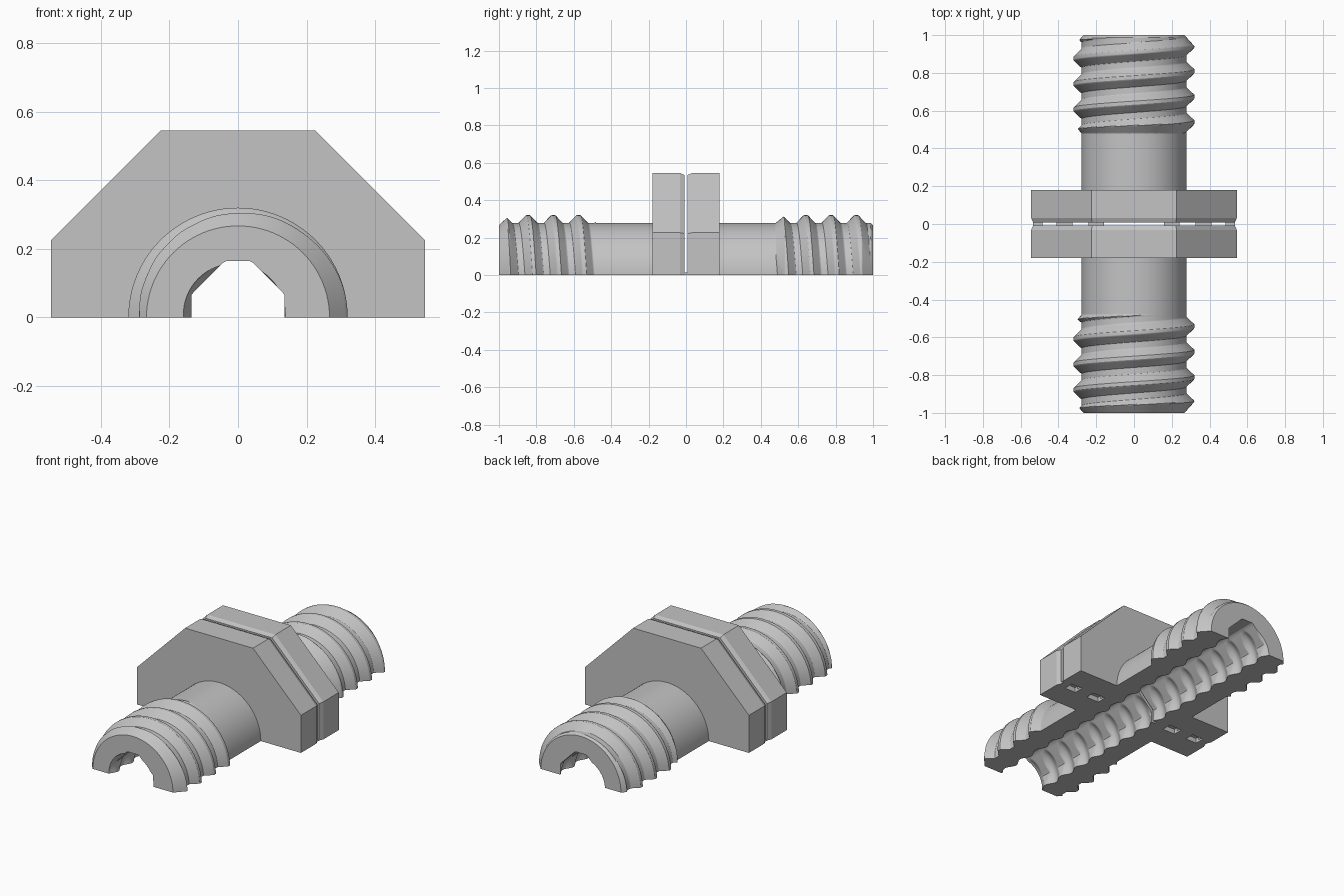
import bpy, bmesh
from math import sin, cos, pi

PITCH, CREST_Y = 0.135, 0.91
GAP, SEGS = 0.008, 48
PLAIN_R = 0.278

cube = bpy.data.objects.get("Cube")
if cube:
    bpy.data.objects.remove(cube)

# Single grey colour
grey = bpy.data.materials.new("plain_grey")
grey.use_nodes = True
grey.diffuse_color = (0.55, 0.55, 0.55, 1)
grey.node_tree.nodes["Principled BSDF"].inputs["Base Color"].default_value = grey.diffuse_color


def clamp(v, lo, hi):
    return max(lo, min(hi, v))


def add_object(name, bm):
    bmesh.ops.recalc_face_normals(bm, faces=bm.faces)
    mesh = bpy.data.meshes.new(name)
    bm.to_mesh(mesh)
    bm.free()
    mesh.materials.append(grey)
    obj = bpy.data.objects.new(name, mesh)
    bpy.context.collection.objects.link(obj)
    return obj


def loft(name, sections):
    """Join closed loops of equal length and close both ends."""
    bm = bmesh.new()
    loops = [[bm.verts.new(p) for p in s] for s in sections]
    n = len(loops[0])
    for a, b in zip(loops, loops[1:]):
        for i in range(n):
            j = (i + 1) % n
            bm.faces.new((a[i], a[j], b[j], b[i]))
    bm.faces.new(loops[0])
    bm.faces.new(loops[-1])
    return add_object(name, bm)


def add_boxes(name, boxes):
    bm = bmesh.new()
    for lo, hi in boxes:
        made = bmesh.ops.create_cube(bm, size=1)
        for v in made["verts"]:
            v.co = [(l + h) / 2 + c * (h - l) for l, h, c in zip(lo, hi, v.co)]
    return add_object(name, bm)


def crest_distance(y, angle):
    turn = (y - CREST_Y + PITCH * (angle - pi / 2) / (2 * pi)) / PITCH
    return abs(turn - round(turn)) * PITCH


def outer_radius(y, angle):
    d = crest_distance(y, angle)
    r = 0.32 - 0.042 * clamp((d - 0.01) / 0.04, 0, 1)
    # Run-out towards the collar and chamfer at the tip
    reach = abs(y)
    r = min(r, PLAIN_R + 0.042 * clamp((reach - 0.48) / 0.05, 0, 1))
    return min(r, 0.267 + 0.9 * (1 - reach))


def bore_radius(y, angle):
    # Threaded bore opened up by a flat-topped clearance channel
    c, s = abs(cos(angle)), sin(angle)
    channel = min(0.135 / max(c, 0.001), 0.203 / (c + s), 0.165 / max(s, 0.001))
    d = crest_distance(y, angle) / (PITCH / 2)
    thread = 0.135 + 0.027 * (0.5 + 0.5 * cos(pi * d))
    return max(channel, thread)


# Half tubes with outer and inner threads
def half_tube(name, y0, y1):
    rows = 264
    angles = [pi * i / SEGS for i in range(SEGS + 1)]
    sections = []
    for k in range(rows + 1):
        base = y0 + (y1 - y0) * k / rows
        fade = clamp(min(base - y0, y1 - base) / 0.05, 0, 1)
        loop = []
        for radius, order in ((outer_radius, angles), (bore_radius, angles[::-1])):
            for a in order:
                y = base - fade * PITCH * (a - pi / 2) / (2 * pi)
                r = radius(y, a)
                loop.append((r * cos(a), y, max(0, r * sin(a))))
        sections.append(loop)
    obj = loft(name, sections)
    bpy.ops.object.select_all(action="DESELECT")
    obj.select_set(True)
    bpy.context.view_layer.objects.active = obj
    bpy.ops.object.shade_smooth_by_angle(angle=0.45)


# Half-octagon collar with a chamfer beside the gap
def collar_section(y, scale):
    right = [(0.545, 0), (0.545, 0.226), (0.226, 0.545)]
    outline = right + [(-x, z) for x, z in reversed(right)]
    loop = [(x * scale, y, z * scale) for x, z in outline]
    for i in range(SEGS, -1, -1):
        a = pi * i / SEGS
        loop.append((PLAIN_R * cos(a), y, max(0, PLAIN_R * sin(a))))
    return loop


half_tube("front_threaded_tube", -1, -GAP)
half_tube("back_threaded_tube", GAP, 1)

for side, name in ((-1, "front_collar"), (1, "back_collar")):
    loft(name, [collar_section(side * y, s)
                for y, s in ((GAP, 0.98), (0.033, 1), (0.18, 1))])

# Small pockets in the underside of the collars
slots = [(0.24, 0.325), (0.41, 0.485)]
boxes = []
for a, b in slots:
    boxes += [((a, -0.03, -0.02), (b, 0.03, 0.03)),
              ((-b, -0.03, -0.02), (-a, 0.03, 0.03))]
cutter = add_boxes("pocket_cutter", boxes)
cutter.hide_render = True
cutter.hide_viewport = True
for name in ("front_collar", "back_collar", "front_threaded_tube", "back_threaded_tube"):
    obj = bpy.data.objects[name]
    cut = obj.modifiers.new("pockets", "BOOLEAN")
    cut.operation = "DIFFERENCE"
    cut.solver = "EXACT"
    cut.object = cutter

# Thin tabs bridging the gap at the base
tabs = []
for a, b in ((0.16, 0.24), (0.325, 0.41), (0.485, 0.535)):
    tabs += [((a, -GAP, 0), (b, GAP, 0.012)), ((-b, -GAP, 0), (-a, GAP, 0.012))]
add_boxes("bridge_tabs", tabs)
